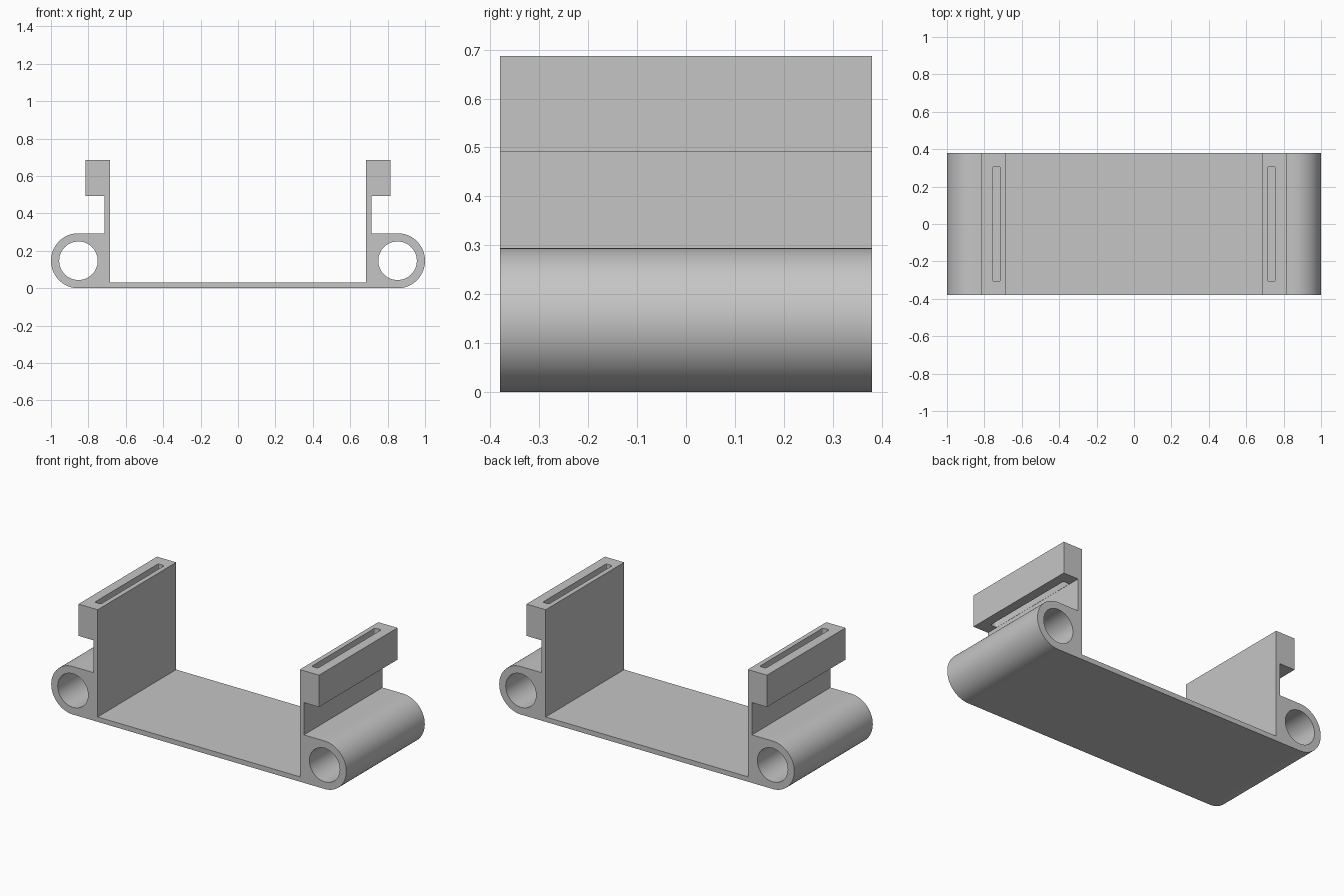
import bpy, bmesh, math
from mathutils import Matrix

if "Cube" in bpy.data.objects:
    bpy.data.objects.remove(bpy.data.objects["Cube"], do_unlink=True)

HALF_DEPTH = 0.38
TUBE_X, TUBE_R, BORE_R = 0.853, 0.147, 0.103
INNER_X, WEB_X, HEAD_X = 0.685, 0.713, 0.815
FLOOR_Z, LIP_Z, TOP_Z = 0.03, 0.492, 0.687

grey = bpy.data.materials.new("plain grey")
grey.use_nodes = True
colour = (0.56, 0.56, 0.56, 1)
grey.diffuse_color = colour
grey.node_tree.nodes["Principled BSDF"].inputs["Base Color"].default_value = colour


def make_object(name, bm):
    bmesh.ops.recalc_face_normals(bm, faces=bm.faces)
    mesh = bpy.data.meshes.new(name)
    bm.to_mesh(mesh)
    bm.free()
    mesh.materials.append(grey)
    ob = bpy.data.objects.new(name, mesh)
    bpy.context.collection.objects.link(ob)
    return ob


def extrude_profile(name, points):
    bm = bmesh.new()
    face = bm.faces.new([bm.verts.new((x, -HALF_DEPTH, z)) for x, z in points])
    new = bmesh.ops.extrude_face_region(bm, geom=[face])["geom"]
    verts = [g for g in new if isinstance(g, bmesh.types.BMVert)]
    bmesh.ops.translate(bm, verts=verts, vec=(0, 2 * HALF_DEPTH, 0))
    return make_object(name, bm)


def bore_cutter(side):
    bm = bmesh.new()
    place = Matrix.Translation((side * TUBE_X, 0, TUBE_R)) @ Matrix.Rotation(math.pi / 2, 4, "X")
    bmesh.ops.create_cone(bm, cap_ends=True, segments=64, radius1=BORE_R,
                          radius2=BORE_R, depth=1, matrix=place)
    return make_object("bore_cutter", bm)


def slot_cutter(side):
    bm = bmesh.new()
    size = Matrix.Diagonal((0.042, 0.614, 0.3, 1))
    bmesh.ops.create_cube(bm, size=1,
                          matrix=Matrix.Translation((side * 0.735, 0, 0.6)) @ size)
    upright = [e for e in bm.edges if abs(e.verts[0].co.z - e.verts[1].co.z) > 0.1]
    bmesh.ops.bevel(bm, geom=upright, offset=0.009, segments=3, profile=0.5, affect="EDGES")
    return make_object("slot_cutter", bm)


# Right half of the cross-section: rounded tube, thin web, strap head, wall, floor
arc = [math.radians(a) for a in range(-90, 91, 5)]
half = [(TUBE_X + TUBE_R * math.cos(a), TUBE_R + TUBE_R * math.sin(a)) for a in arc]
half += [(WEB_X, 2 * TUBE_R), (WEB_X, LIP_Z), (HEAD_X, LIP_Z),
         (HEAD_X, TOP_Z), (INNER_X, TOP_Z), (INNER_X, FLOOR_Z)]
bracket = extrude_profile("bracket", half + [(-x, z) for x, z in reversed(half)])

# Bores through the tubes and slots through the heads
cutters = [make(side) for make in (bore_cutter, slot_cutter) for side in (-1, 1)]
for cutter in cutters:
    cutter.hide_render = True
    mod = bracket.modifiers.new("cut", "BOOLEAN")
    mod.operation = "DIFFERENCE"
    mod.solver = "EXACT"
    mod.object = cutter
bpy.context.view_layer.update()
cut_mesh = bpy.data.meshes.new_from_object(
    bracket.evaluated_get(bpy.context.evaluated_depsgraph_get()))
bracket.modifiers.clear()
bracket.data = cut_mesh
for cutter in cutters:
    bpy.data.objects.remove(cutter, do_unlink=True)

# Smooth tubes with crisp corners
bpy.ops.object.select_all(action="DESELECT")
bracket.select_set(True)
bpy.context.view_layer.objects.active = bracket
bpy.ops.object.shade_smooth_by_angle(angle=math.radians(30))
